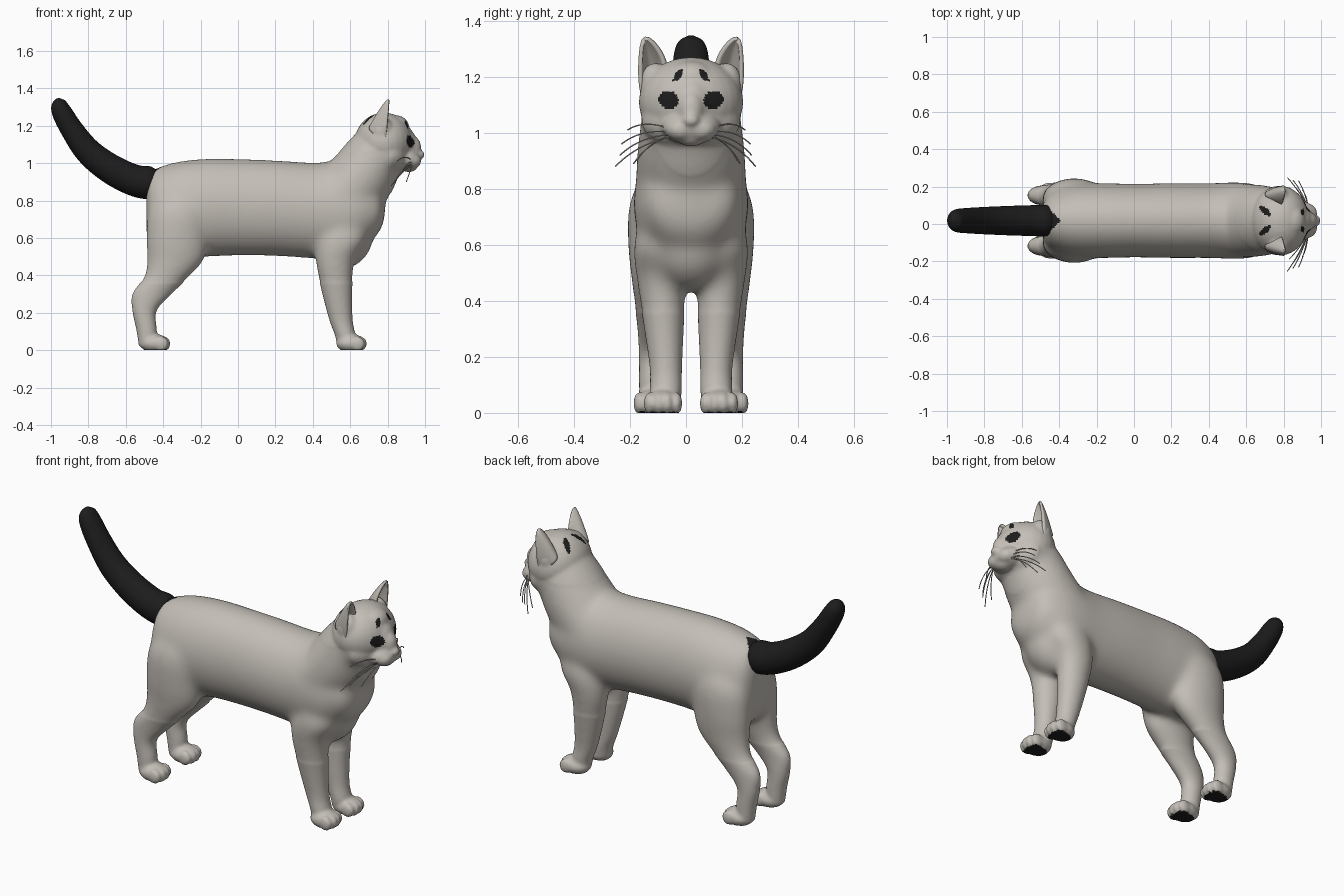
import bpy, bmesh, math
from mathutils import Vector, Matrix

if "Cube" in bpy.data.objects:
    bpy.data.objects.remove(bpy.data.objects["Cube"])

CENTRE_Y = 0.018   # the animal's own symmetry plane


def material(name, rgb):
    m = bpy.data.materials.new(name)
    m.diffuse_color = (*rgb, 1)
    m.use_nodes = True
    m.node_tree.nodes["Principled BSDF"].inputs["Base Color"].default_value = m.diffuse_color
    return m


FUR = material("pale grey fur", (0.55, 0.515, 0.47))
DARK = material("black fur", (0.012, 0.012, 0.012))


def add_object(name, mesh, mats):
    ob = bpy.data.objects.new(name, mesh)
    bpy.context.collection.objects.link(ob)
    ob.location.y = CENTRE_Y
    for m in mats:
        mesh.materials.append(m)
    return ob


def resample(pts, steps=6):
    """Catmull-Rom through tuples of any length."""
    out = []
    for i in range(len(pts) - 1):
        p0, p1, p2, p3 = pts[max(i - 1, 0)], pts[i], pts[i + 1], pts[min(i + 2, len(pts) - 1)]
        for k in range(steps):
            t = k / steps
            out.append([0.5 * (2 * b + (c - a) * t + (2 * a - 5 * b + 4 * c - d) * t * t
                               + (3 * b - a - 3 * c + d) * t ** 3)
                        for a, b, c, d in zip(p0, p1, p2, p3)])
    return out + [list(pts[-1])]


def loft(bm, stations, normal=None, n=48):
    """Stations are (x, y, z, half width in y, half depth across the path)."""
    st = resample(stations)
    rings = []
    for i, (x, y, z, w, d) in enumerate(st):
        if normal:
            t = Vector(normal)
        else:
            a, b = st[max(i - 1, 0)], st[min(i + 1, len(st) - 1)]
            t = Vector((b[0] - a[0], 0, b[2] - a[2])).normalized()
        v = Vector((-t.z, 0, t.x))
        rings.append([bm.verts.new(Vector((x, y, z)) + Vector((0, w * math.cos(q), 0)) + v * d * math.sin(q))
                      for q in (2 * math.pi * k / n for k in range(n))])
    for r, s in zip(rings, rings[1:]):
        for k in range(n):
            bm.faces.new((r[k], r[(k + 1) % n], s[(k + 1) % n], s[k]))
    bm.faces.new(rings[0])
    bm.faces.new(rings[-1])


def blob(bm, c, r):
    bmesh.ops.create_uvsphere(bm, u_segments=28, v_segments=18, radius=1,
                              matrix=Matrix.Translation(c) @ Matrix.Diagonal((*r, 1)))


def finish(bm, name):
    bmesh.ops.recalc_face_normals(bm, faces=bm.faces[:])
    me = bpy.data.meshes.new(name)
    bm.to_mesh(me)
    bm.free()
    return me


def baked(ob):
    bpy.context.view_layer.update()
    me = bpy.data.meshes.new_from_object(ob.evaluated_get(bpy.context.evaluated_depsgraph_get()))
    bpy.data.objects.remove(ob)
    return me


bm = bmesh.new()

# torso: x, top, bottom, half width
torso = [(-.49, .87, .62, .08), (-.465, .955, .55, .135), (-.40, .987, .50, .175), (-.30, 1.012, .49, .198),
         (-.15, 1.025, .50, .20), (0, 1.023, .505, .197), (.2, 1.015, .503, .20), (.4, 1.003, .49, .20),
         (.52, 1.01, .485, .205), (.62, 1.0, .50, .20), (.70, .95, .57, .175), (.755, .88, .63, .14),
         (.782, .81, .69, .08)]
loft(bm, [(x, 0, (a + b) / 2, w, (a - b) / 2) for x, a, b, w in torso], (1, 0, 0))

# neck, chest and breast
loft(bm, [(.48, 0, .75, .17, .17), (.54, 0, .80, .195, .185), (.60, 0, .855, .197, .18), (.66, 0, .925, .193, .18),
          (.715, 0, 1.01, .184, .166), (.77, 0, 1.09, .17, .15)])
blob(bm, (.56, 0, .62), (.165, .16, .185))
blob(bm, (.655, 0, .77), (.135, .185, .18))

# head: skull, cheeks, crown, brow, bridge, muzzle, nose, chin
for c, r in [((.78, 0, 1.11), (.157, .187, .16)), ((.80, 0, 1.045), (.12, .18, .115)),
             ((.84, 0, 1.19), (.076, .09, .067)), ((.87, 0, 1.09), (.088, .088, .115)),
             ((.90, 0, 1.02), (.078, .105, .062)), ((.925, 0, 1.08), (.055, .05, .07)),
             ((.965, 0, 1.045), (.034, .032, .026)), ((.915, 0, .985), (.045, .055, .033))]:
    blob(bm, c, r)

for s in (-1, 1):
    # muzzle puffs and ear roots
    blob(bm, (.93, s * .036, 1.012), (.05, .055, .042))
    blob(bm, (.77, s * .128, 1.17), (.06, .055, .08))
    # front leg and hind leg, horizontal rings
    loft(bm, [(.56, s * .10, .74, .06, .08), (.555, s * .113, .60, .092, .13), (.52, s * .107, .48, .088, .106),
              (.528, s * .098, .326, .073, .083), (.55, s * .09, .165, .058, .063),
              (.573, s * .09, .08, .057, .055), (.58, s * .09, .02, .05, .05)], (0, 0, 1))
    loft(bm, [(-.29, s * .09, .90, .05, .06), (-.31, s * .112, .76, .105, .16), (-.325, s * .118, .60, .107, .166),
              (-.335, s * .123, .48, .09, .153), (-.383, s * .13, .39, .072, .121), (-.46, s * .135, .30, .056, .105),
              (-.50, s * .135, .21, .051, .065), (-.489, s * .135, .11, .051, .055),
              (-.48, s * .135, .02, .05, .05)], (0, 0, 1))
    # paws with four toes each
    for px, py in ((.605, .1), (-.445, .137)):
        blob(bm, (px, s * py, .036), (.08, .067, .05))
        for k, back in ((-1.5, .012), (-.5, 0), (.5, 0), (1.5, .012)):
            blob(bm, (px + .047 - back, s * py + k * .032, .034), (.038, .021, .04))

# fuse all into one smooth skin
body = add_object("body_blocks", finish(bm, "body_blocks"), [])
rm = body.modifiers.new("fuse", 'REMESH')
rm.mode = 'VOXEL'
rm.voxel_size = 0.009
sm = body.modifiers.new("soften", 'SMOOTH')
sm.factor, sm.iterations = 0.5, 6
skin = baked(body)
skin.name = "body"

# melt the joints of neck, shoulders and thighs; flatten the soles
bm = bmesh.new()
bm.from_mesh(skin)
trunk = [v for v in bm.verts if v.co.z > .36 and v.co.x < .82 and v.co.z < 1.06]
for _ in range(40):
    bmesh.ops.smooth_vert(bm, verts=trunk, factor=0.5, use_axis_x=True, use_axis_y=True, use_axis_z=True)
for v in bm.verts:
    v.co.z = max(v.co.z, 0)
bm.to_mesh(skin)
bm.free()
skin.update()
skin.materials.clear()
add_object("body", skin, [FUR, DARK])


def in_ellipse(u, v, cu, cv, ru, rv, angle):
    du, dv = u - cu, v - cv
    a, b = math.cos(angle), math.sin(angle)
    return ((du * a + dv * b) / ru) ** 2 + ((dv * a - du * b) / rv) ** 2 < 1


# eyes, brow marks, marks behind the ears, tail root and paw pads
for p in skin.polygons:
    x, y, z = p.center
    y = abs(y)
    eye = x > .8 and in_ellipse(y, z, .08, 1.117, .036, .031, .3)
    brow = x > .8 and in_ellipse(y, z, .046, 1.207, .026, .012, 2.2)
    nape = x < .8 and z > 1.1 and in_ellipse(x, y, .70, .053, .038, .016, -.7)
    root = z > .8 and x < -.395 + (z - .985) * .57 - y * .6
    pad = z < .008 and p.normal.z < -.8
    p.material_index = int(eye or brow or nape or root or pad)
    p.use_smooth = True

# tail
bm = bmesh.new()
loft(bm, [(-.41, 0, .90, .06, .06), (-.47, 0, .895, .083, .087), (-.56, 0, .91, .082, .084),
          (-.685, 0, .972, .078, .079), (-.80, 0, 1.062, .073, .071), (-.885, 0, 1.175, .068, .061),
          (-.943, 0, 1.275, .062, .053), (-.958, 0, 1.325, .045, .037), (-.962, 0, 1.347, .01, .008)])
me = finish(bm, "tail")
me.shade_smooth()
add_object("tail", me, [DARK])

# ears: curved cupped shells opening forward
for s, name in ((-1, "right_ear"), (1, "left_ear")):
    bm = bmesh.new()
    rows = []
    for i in range(15):
        t = i / 14 * .99
        c = Vector((.79, .128, 1.175)).lerp(Vector((.808, .168, 1.335)), t)
        w = .084 * (1 - t) ** .6 * (1 - .25 * (1 - t) ** 4)
        row = []
        for j in range(17):
            a = j / 8 - 1
            p = c + Vector((0, .62, -.78)) * a * w + Vector((-1, .15, .1)) * .085 * (1 - t) ** .8 * (1 - a * a)
            row.append(bm.verts.new((p.x, s * p.y, p.z)))
        rows.append(row)
    for r, q in zip(rows, rows[1:]):
        for j in range(16):
            bm.faces.new((r[j], r[j + 1], q[j + 1], q[j]))
    me = finish(bm, name)
    me.shade_smooth()
    ear = add_object(name, me, [FUR])
    so = ear.modifiers.new("thickness", 'SOLIDIFY')
    so.thickness, so.offset = 0.014, 0

# whiskers
cu = bpy.data.curves.new("whiskers", 'CURVE')
cu.dimensions = '3D'
cu.bevel_depth = 0.0025
cu.bevel_resolution = 1
cu.use_fill_caps = True
for s, reach in ((-1, 1.08), (1, .92)):
    for x, y, z in ((.82, .25, .88), (.85, .235, .92), (.88, .23, .96), (.83, .19, .89), (.90, .18, .90), (.85, .21, 1.01)):
        sp = cu.splines.new('NURBS')
        sp.points.add(2)
        start, end = Vector((.93, s * .07, 1.0 + (z - .95) * .2)), Vector((x, s * y * reach, z))
        mid = start.lerp(end, .6) + Vector((.015, 0, .04))
        for pt, co in zip(sp.points, (start, mid, end)):
            pt.co = (*co, 1)
        sp.order_u = 3
        sp.use_endpoint_u = True
me = baked(add_object("whisker_curves", cu, []))
me.materials.clear()
add_object("whiskers", me, [FUR])
